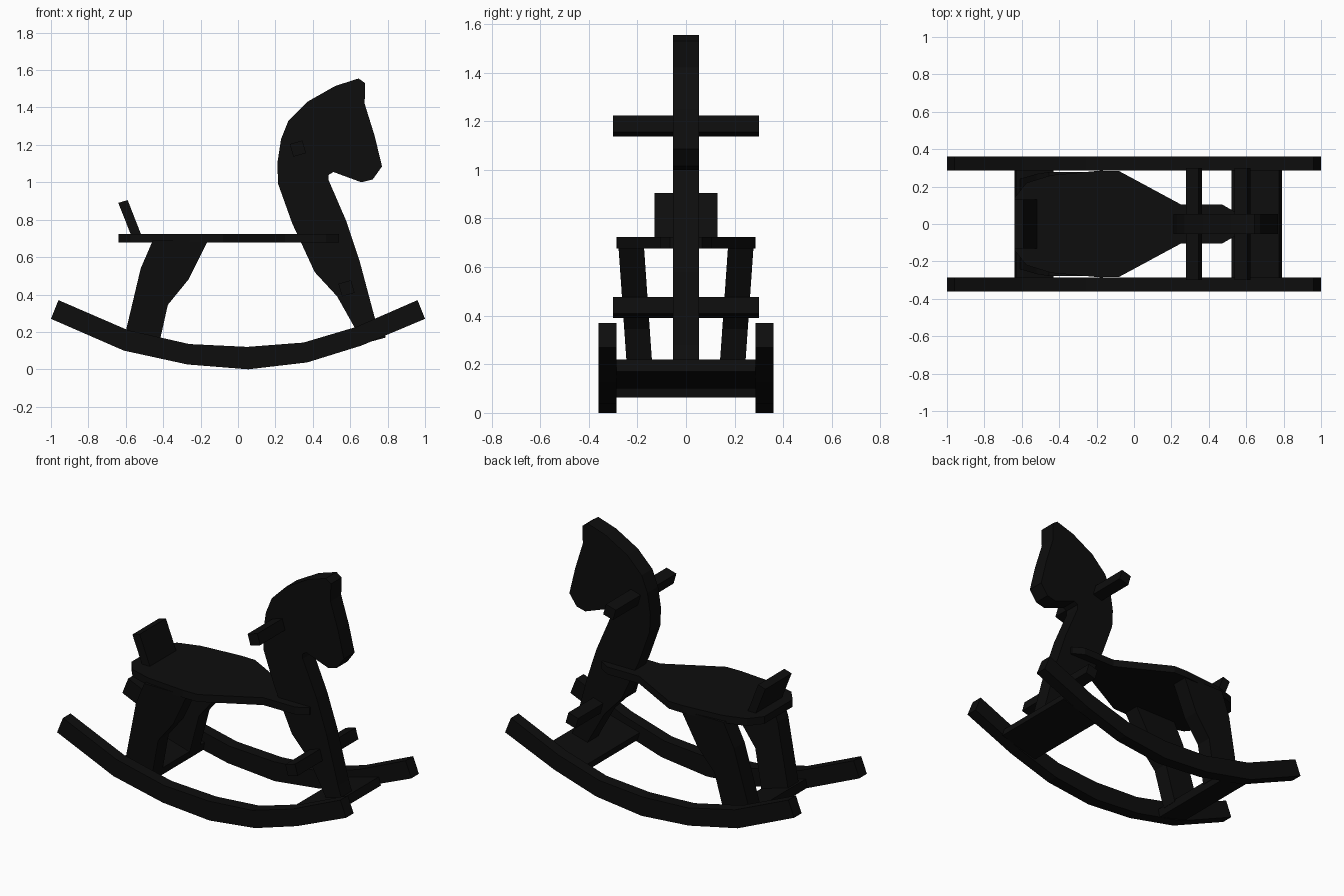
import bpy, bmesh, math
from mathutils import Matrix, Vector

if "Cube" in bpy.data.objects:
    bpy.data.objects.remove(bpy.data.objects["Cube"])

black = bpy.data.materials.new("black_paint")
black.diffuse_color = (0.004, 0.004, 0.004, 1)
black.use_nodes = True
black.node_tree.nodes["Principled BSDF"].inputs["Base Color"].default_value = black.diffuse_color


def finish(name, bm):
    bmesh.ops.recalc_face_normals(bm, faces=bm.faces)
    me = bpy.data.meshes.new(name)
    bm.to_mesh(me)
    bm.free()
    me.materials.append(black)
    ob = bpy.data.objects.new(name, me)
    bpy.context.collection.objects.link(ob)
    return ob


def slab(name, points, low, high, axis="y", lean=0.0):
    """Extrude a flat outline along y (or z); lean shifts y with height."""
    bm = bmesh.new()
    place = (lambda a, b: (a, low, b)) if axis == "y" else (lambda a, b: (a, b, low))
    face = bm.faces.new([bm.verts.new(place(*p)) for p in points])
    geo = bmesh.ops.extrude_face_region(bm, geom=[face])["geom"]
    new = [g for g in geo if isinstance(g, bmesh.types.BMVert)]
    step = Vector((0, high - low, 0) if axis == "y" else (0, 0, high - low))
    bmesh.ops.translate(bm, vec=step, verts=new)
    for v in bm.verts:
        v.co.y += lean * v.co.z
    return finish(name, bm)


def bar(name, x, z, size=0.07, length=0.6, tilt=16):
    bm = bmesh.new()
    turn = Matrix.Rotation(math.radians(-tilt), 4, "Y")
    bmesh.ops.create_cube(bm, size=1, matrix=Matrix.Translation((x, 0, z)) @ turn
                          @ Matrix.Diagonal((size, length, size, 1)))
    return finish(name, bm)


# Rockers and rear legs, one on each side
rocker = [(-1, .27), (-.61, .10), (-.27, .026), (.055, 0), (.37, .037), (.66, .127), (1, .27),
          (.96, .37), (.63, .226), (.35, .143), (.05, .12), (-.26, .135), (-.59, .21), (-.96, .37)]
leg = [(-.615, .14), (-.52, .54), (-.455, .69), (-.16, .69), (-.265, .48), (-.375, .345), (-.43, .10)]
for side, s in (("left", 1), ("right", -1)):
    slab("rocker_" + side, rocker, s * .285, s * .36)
    slab("rear_leg_" + side, leg, s * .125, s * .23, lean=s * .07)

# Boards joining the rockers
slab("front_board", [(.535, .10), (.79, .17), (.775, .22), (.52, .15)], -.285, .285)
slab("rear_board", [(-.64, .115), (-.44, .063), (-.43, .113), (-.63, .168)], -.285, .285)

# Seat, tapering towards the neck
half = [(-.64, .14), (-.575, .22), (-.44, .262), (-.18, .285), (-.08, .283), (.25, .105), (.47, .105), (.54, .065)]
seat = half + [(x, -y) for x, y in reversed(half)]
slab("seat", seat, .677, .723, axis="z")
slab("backrest", [(-.64, .89), (-.59, .905), (-.51, .70), (-.565, .70)], -.13, .13)

# Head and neck cut from one board
slab("head_and_neck", [
    (.645, 1.555), (.68, 1.53), (.677, 1.42), (.73, 1.25), (.77, 1.085), (.72, 1.015), (.66, 1.0),
    (.51, 1.055), (.485, 1.04), (.485, 1.01), (.58, .79), (.65, .58), (.73, .28), (.755, .20), (.655, .165),
    (.62, .23), (.53, .39), (.41, .52), (.29, .78), (.215, .99), (.21, 1.1), (.23, 1.23), (.27, 1.33),
    (.37, 1.43), (.52, 1.515)], -.053, .053)

# Hand grip and foot rest
bar("handle", .32, 1.18)
bar("foot_rest", .58, .433)
